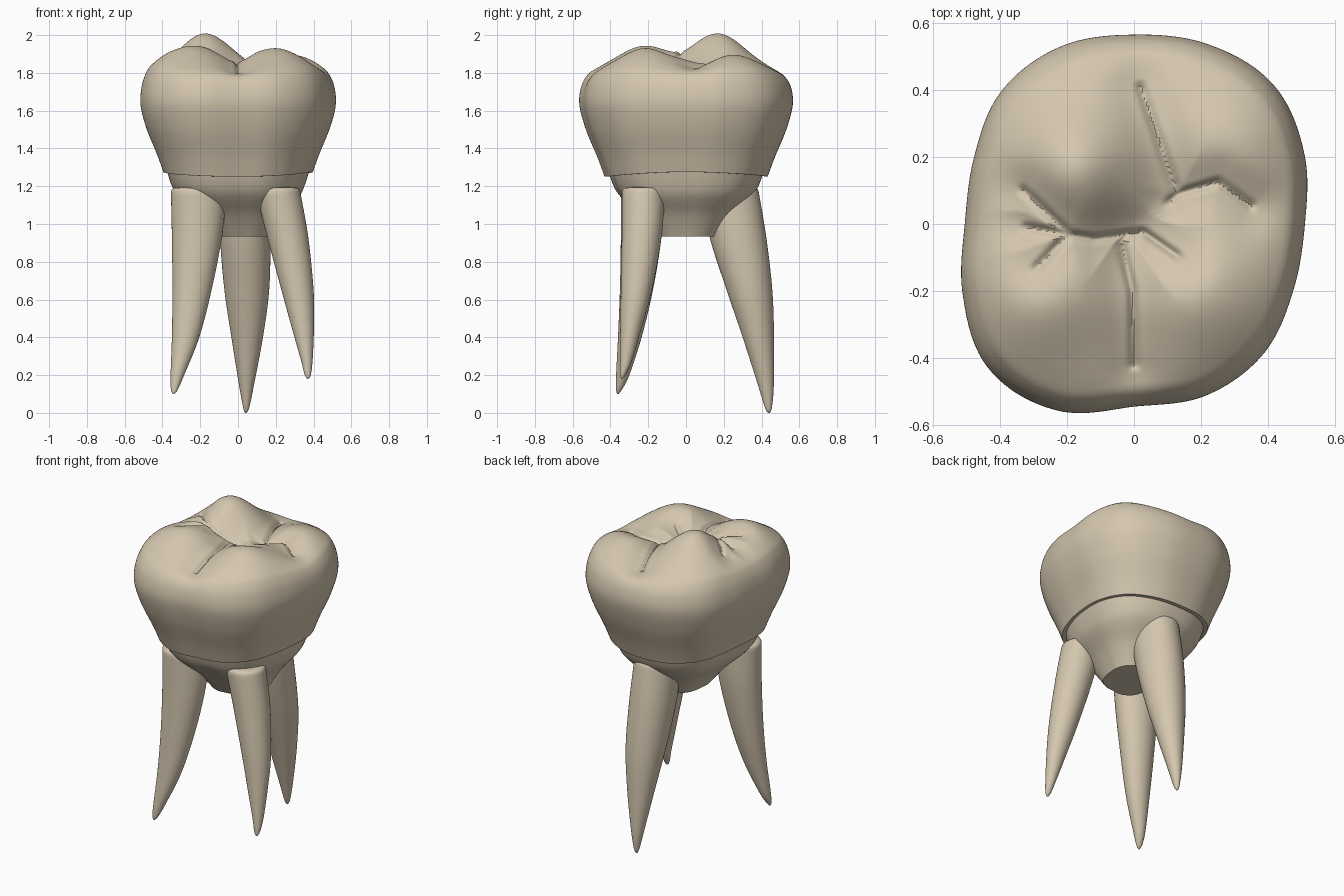
import bpy, bmesh, math
from mathutils import Vector

if "Cube" in bpy.data.objects:
    bpy.data.objects.remove(bpy.data.objects["Cube"])

enamel = bpy.data.materials.new("warm ivory")
enamel.diffuse_color = (0.66, 0.57, 0.43, 1)
enamel.use_nodes = True
enamel.node_tree.nodes["Principled BSDF"].inputs["Base Color"].default_value = enamel.diffuse_color


def spline(pts, u, closed=False):
    """Catmull-Rom sample of tuples, u in 0..1."""
    n = len(pts)
    f = u * (n if closed else n - 1)
    i = int(f) if closed else min(int(f), n - 2)
    t = f - i
    get = (lambda k: pts[k % n]) if closed else (lambda k: pts[max(0, min(n - 1, k))])
    a, b, c, d = (Vector(get(i + k)) for k in (-1, 0, 1, 2))
    return 0.5 * (2 * b + (c - a) * t + (2 * a - 5 * b + 4 * c - d) * t * t
                  + (3 * b - a - 3 * c + d) * t ** 3)


def loft(name, rings, angle=40):
    """Skin a list of point rings, capping both ends."""
    bm = bmesh.new()
    loops = [[bm.verts.new(p) for p in ring] for ring in rings]
    n = len(loops[0])
    for lo, hi in zip(loops, loops[1:]):
        for i in range(n):
            j = (i + 1) % n
            bm.faces.new((lo[i], lo[j], hi[j], hi[i]))
    bm.faces.new(loops[0][::-1])
    bm.faces.new(loops[-1])
    bmesh.ops.recalc_face_normals(bm, faces=bm.faces)
    me = bpy.data.meshes.new(name)
    bm.to_mesh(me)
    bm.free()
    me.materials.append(enamel)
    ob = bpy.data.objects.new(name, me)
    bpy.context.collection.objects.link(ob)
    bpy.ops.object.select_all(action='DESELECT')
    ob.select_set(True)
    bpy.context.view_layer.objects.active = ob
    bpy.ops.object.shade_smooth_by_angle(angle=math.radians(angle))
    return ob


# Plan outline: radius every 22.5 degrees, counter-clockwise from +x
RADII = [(r, 0) for r in (.51, .55, .588, .58, .565, .573, .56, .517,
                          .505, .553, .612, .602, .545, .555, .547, .515)]


def outline(n):
    for i in range(n):
        a = 2 * math.pi * i / n
        yield a, spline(RADII, i / n, True)[0]


# Chewing surface: cusps (x, y, height, spread) and fissure paths
CUSPS = [(-.17, .17, .195, .14), (-.25, -.2, .135, .15),
         (.19, -.2, .12, .14), (.27, .23, .085, .14)]
FISSURES = [[(.02, .41), (.13, .09), (.25, .125), (.35, .055)],
            [(.11, .07), (.13, .09)],
            [(-.32, -.01), (-.12, -.045), (.03, -.025), (.13, -.095)],
            [(-.33, .1), (-.2, -.025)], [(-.29, -.13), (-.2, -.035)],
            [(-.04, -.05), (-.005, -.2), (0, -.42)]]
SEGS = [(Vector(a), Vector(b)) for path in FISSURES for a, b in zip(path, path[1:])]


def fissure_distance(p):
    best = 9
    for a, b in SEGS:
        ab = b - a
        t = max(0, min(1, (p - a).dot(ab) / ab.dot(ab)))
        best = min(best, (a + ab * t - p).length)
    return best


def relief(x, y):
    h = sum(c[2] * math.exp(-((x - c[0]) ** 2 + (y - c[1]) ** 2) / (2 * c[3] ** 2))
            for c in CUSPS)
    d = fissure_distance(Vector((x, y)))
    return h - .03 * math.exp(-(d / .08) ** 2) - .018 * math.exp(-(d / .013) ** 2)


# Crown: (outline scale, height) from neck to centre of the chewing surface
CROWN = [(.70, 1.255), (.765, 1.25), (.83, 1.35), (.94, 1.5), (1, 1.63), (.985, 1.72),
         (.93, 1.775), (.85, 1.80), (.72, 1.812), (.5, 1.81), (.25, 1.80), (.01, 1.79)]
plan = list(outline(300))
rings = []
STEPS = 130
for k in range(STEPS + 1):
    u = k / STEPS
    if u < 1 / 11:                       # straight lip under the crown
        s, z = Vector(CROWN[0]).lerp(Vector(CROWN[1]), u * 11)
    else:
        s, z = spline(CROWN[1:], (u * 11 - 1) / 10)
    ring = []
    for a, r in plan:
        x, y = r * s * math.cos(a), r * s * math.sin(a)
        lift = .025 * math.cos(a) ** 2 * max(0, min(1, (1.6 - z) / .35))
        top = max(0, min(1, (z - 1.63) / .15)) if u > .3 else 0
        ring.append((x, y, z + lift + (relief(x, y) * top if top else 0)))
    rings.append(ring)
loft("crown", rings)

# Root trunk: tapering neck with a flat underside between the roots
TRUNK = [(.29, .935), (.36, .99), (.46, 1.06), (.65, 1.17), (.735, 1.29)]
neck = list(outline(96))
rings = []
for k in range(25):
    s, z = spline(TRUNK, k / 24)
    dx = .03 * max(0, (1.2 - z) / .27)
    rings.append([(r * s * math.cos(a) + dx, r * s * math.sin(a), z) for a, r in neck])
loft("root_trunk", rings)


def root(name, sections):
    """Sections: (z, x min, x max, y min, y max), from the tip upward."""
    samples = [spline(sections, k / 40) for k in range(41)]
    rows = [((q[0]), (q[1] + q[2]) / 2, (q[3] + q[4]) / 2,
             max(.004, (q[2] - q[1]) / 2), max(.004, (q[4] - q[3]) / 2)) for q in samples]
    z, cx, cy, rx, ry = rows[-1]
    for dz, f in ((.012, .97), (.02, .9), (.024, .78), (.025, .4)):   # rounded shoulder
        rows.append((z + dz, cx, cy, rx * f, ry * f))
    loft(name, [[(cx + rx * math.cos(t), cy + ry * math.sin(t), z)
                 for t in (2 * math.pi * i / 48 for i in range(48))]
                for z, cx, cy, rx, ry in rows], 60)


root("front_left_root", [(.10, -.345, -.337, -.365, -.357), (.125, -.355, -.318, -.37, -.338),
                         (.2, -.357, -.285, -.37, -.30), (.4, -.35, -.205, -.36, -.235),
                         (.65, -.347, -.14, -.35, -.175), (.93, -.35, -.085, -.345, -.13),
                         (1.17, -.355, -.06, -.345, -.115)])
root("front_right_root", [(.18, .366, .374, -.344, -.336), (.205, .352, .386, -.35, -.318),
                          (.28, .333, .395, -.35, -.285), (.45, .285, .402, -.348, -.235),
                          (.65, .23, .40, -.345, -.18), (.93, .155, .372, -.34, -.13),
                          (1.17, .095, .33, -.34, -.11)])
root("back_root", [(0, .037, .045, .435, .443), (.03, .027, .06, .417, .455),
                   (.15, .005, .085, .38, .465), (.4, -.035, .132, .30, .466),
                   (.65, -.072, .165, .215, .457), (.93, -.095, .172, .125, .425),
                   (1.17, -.095, .165, .08, .385)])
